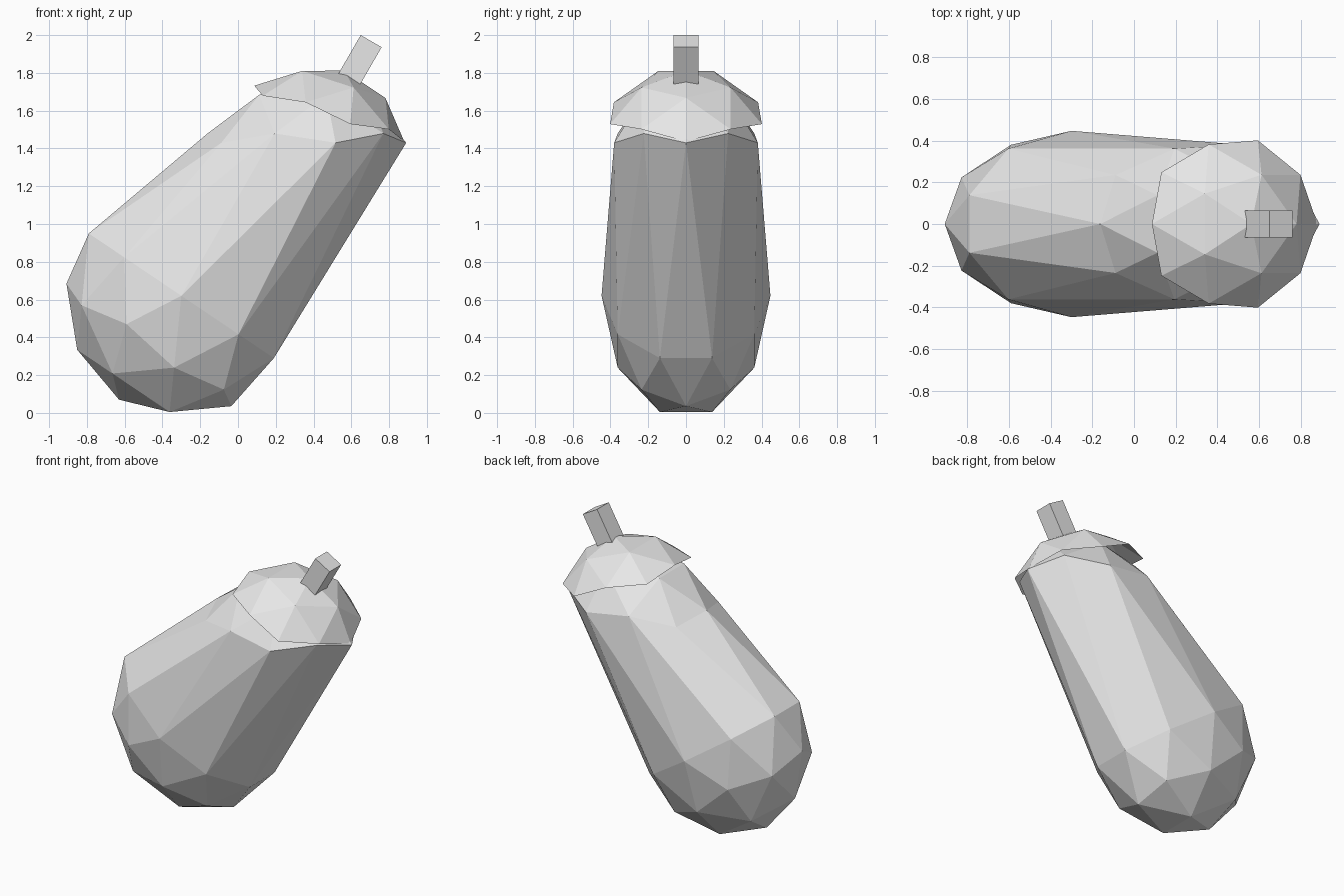
import bpy
import bmesh
from math import radians
from mathutils import Matrix, Vector

default = bpy.data.objects.get("Cube")
if default:
    bpy.data.objects.remove(default, do_unlink=True)

# One plain material for the whole model
grey = bpy.data.materials.new("plain_grey")
grey.use_nodes = True
grey.diffuse_color = (0.8, 0.8, 0.8, 1)
grey.node_tree.nodes["Principled BSDF"].inputs["Base Color"].default_value = (0.8, 0.8, 0.8, 1)


def add_object(name, bm):
    mesh = bpy.data.meshes.new(name)
    bm.to_mesh(mesh)
    bm.free()
    mesh.materials.append(grey)
    obj = bpy.data.objects.new(name, mesh)
    bpy.context.collection.objects.link(obj)
    return obj


def low_sphere():
    bm = bmesh.new()
    bmesh.ops.create_icosphere(bm, subdivisions=2, radius=1)
    return bm


def frame(origin, x_axis, z_axis, width):
    """Skewed frame lying in the xz plane, with its own y width."""
    return Matrix(((x_axis[0], 0, z_axis[0], origin[0]),
                   (0, width, 0, 0),
                   (x_axis[1], 0, z_axis[1], origin[1]),
                   (0, 0, 0, 1)))


# Body: a faceted sphere whose upper half is pulled up and sideways
lower = frame((-0.30, 0.62), (0.515, -0.347), (0.33, 0.55), 0.447)
upper = frame((0.327, 1.148), (0.605, 0), (0.05, 0.63), 0.447)
bm = low_sphere()
for v in bm.verts:
    v.co = (upper if v.co.z > 0.1 else lower) @ v.co
add_object("body", bm)

# Cap: open faceted dome over the top of the body
bm = low_sphere()
bmesh.ops.delete(bm, geom=[v for v in bm.verts if v.co.z < 0.4], context="VERTS")
bm.transform(frame((0.388, 1.375), (0.463, -0.15), (0.175, 0.437), 0.472))
add_object("cap", bm)

# Stem: square peg leaning with the body and sunk into the cap
bm = bmesh.new()
bmesh.ops.create_cube(bm, size=1)
bmesh.ops.scale(bm, vec=Vector((0.128, 0.13, 0.3)), verts=bm.verts)
bmesh.ops.translate(bm, vec=Vector((0, 0, -0.15)), verts=bm.verts)
bm.transform(Matrix.Translation((0.705, 0, 1.968)) @ Matrix.Rotation(radians(30), 4, "Y"))
add_object("stem", bm)
